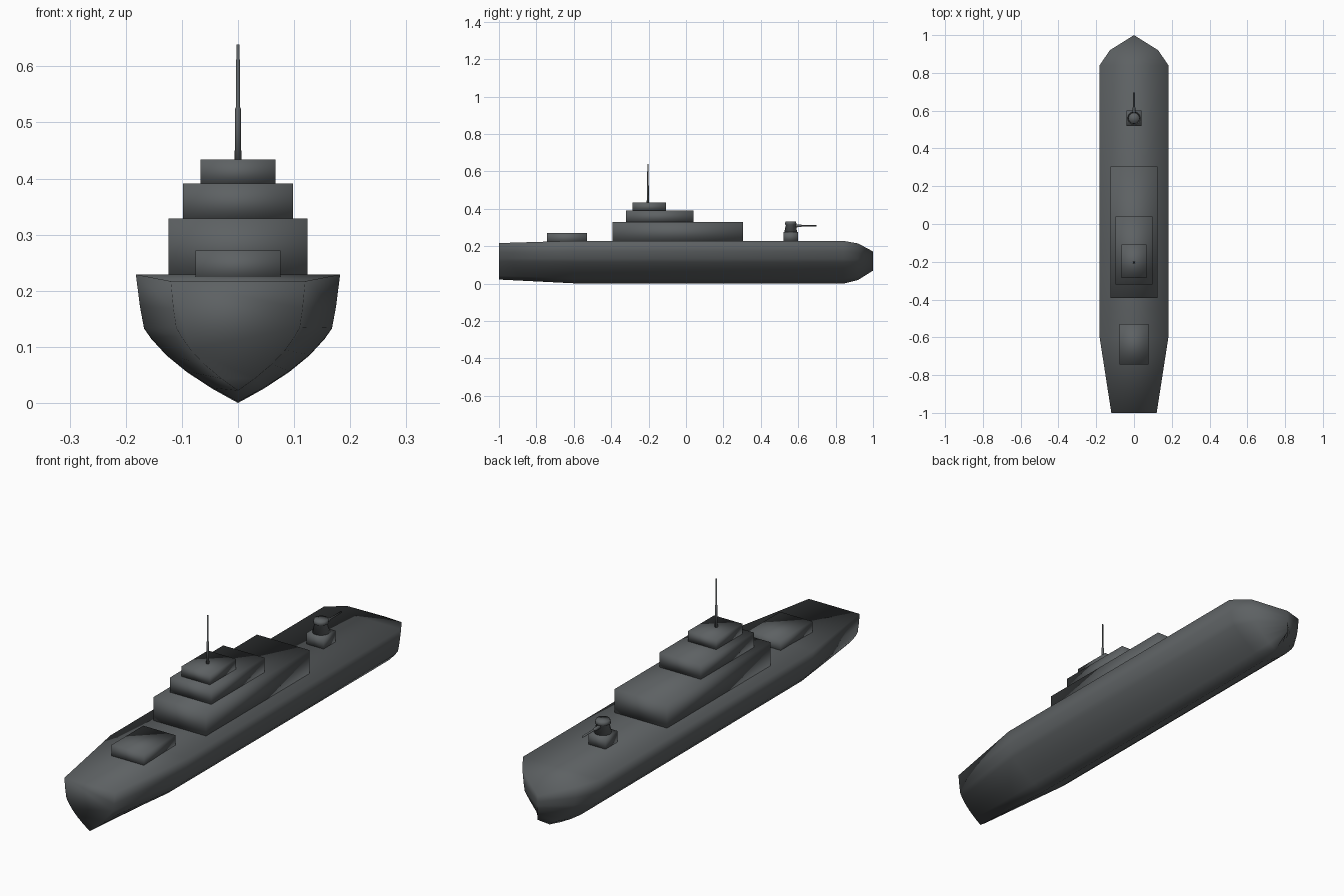
import bpy, bmesh, math
from mathutils import Matrix

if "Cube" in bpy.data.objects:
    bpy.data.objects.remove(bpy.data.objects["Cube"], do_unlink=True)

# Single hull paint
paint = bpy.data.materials.new("dark naval grey")
paint.use_nodes = True
grey = (0.11, 0.12, 0.125, 1)
paint.diffuse_color = grey
bsdf = next(n for n in paint.node_tree.nodes if n.type == 'BSDF_PRINCIPLED')
bsdf.inputs["Base Color"].default_value = grey
bsdf.inputs["Roughness"].default_value = 0.6


def finish(name, bm):
    bmesh.ops.recalc_face_normals(bm, faces=bm.faces)
    for f in bm.faces:
        f.smooth = True
    mesh = bpy.data.meshes.new(name)
    bm.to_mesh(mesh)
    bm.free()
    mesh.materials.append(paint)
    obj = bpy.data.objects.new(name, mesh)
    bpy.context.collection.objects.link(obj)
    return obj


def box(name, half, y0, y1, z0, z1):
    bm = bmesh.new()
    bmesh.ops.create_cube(bm, size=1)
    bmesh.ops.scale(bm, vec=(2 * half, y1 - y0, z1 - z0), verts=bm.verts)
    bmesh.ops.translate(bm, vec=(0, (y0 + y1) / 2, (z0 + z1) / 2), verts=bm.verts)
    return finish(name, bm)


def turned(name, profile, sides, matrix):
    """Closed lathe of (radius, height) pairs about local z."""
    bm = bmesh.new()
    rings = []
    for r, h in profile:
        rings.append([bm.verts.new((r * math.cos(a), r * math.sin(a), h))
                      for a in (math.tau * i / sides for i in range(sides))])
    for a, b in zip(rings, rings[1:]):
        for i in range(sides):
            j = (i + 1) % sides
            bm.faces.new((a[i], a[j], b[j], b[i]))
    bm.faces.new(rings[0])
    bm.faces.new(rings[-1])
    bmesh.ops.transform(bm, matrix=matrix, verts=bm.verts)
    return finish(name, bm)


# Hull: one half section (width, height fractions) lofted through stations
half_section = [(1, 1), (0.96, 0.75), (0.92, 0.58), (0.85, 0.5),
                (0.7, 0.37), (0.5, 0.24), (0.25, 0.11)]
section = half_section + [(0, 0)] + [(-x, z) for x, z in reversed(half_section)]
# y, half width, deck height, keel height
stations = [(-1, 0.12, 0.217, 0.022), (-0.6, 0.182, 0.229, 0.002),
            (0.84, 0.182, 0.229, 0), (0.92, 0.128, 0.215, 0.02),
            (1, 0, 0.172, 0.07)]
bm = bmesh.new()
loops = [[bm.verts.new((x * w, y, low + z * (top - low))) for x, z in section]
         for y, w, top, low in stations]
count = len(section)
for a, b in zip(loops, loops[1:]):
    for i in range(count):
        j = (i + 1) % count
        bm.faces.new((a[i], a[j], b[j], b[i]))
bm.faces.new(loops[0])
bmesh.ops.remove_doubles(bm, verts=bm.verts, dist=0.0005)
finish("hull", bm)

# Stacked superstructure and hatch
box("lower_deckhouse", 0.124, -0.393, 0.305, 0.222, 0.329)
box("middle_deckhouse", 0.098, -0.32, 0.04, 0.325, 0.391)
box("upper_deckhouse", 0.067, -0.285, -0.108, 0.388, 0.434)
box("hatch", 0.076, -0.743, -0.53, 0.215, 0.272)

# Two-stage mast
turned("mast", [(0.006, 0.43), (0.005, 0.525), (0.0035, 0.527), (0.003, 0.639)],
       12, Matrix.Translation((0, -0.204, 0)))

# Deck gun
box("gun_base", 0.04, 0.52, 0.6, 0.222, 0.277)
turned("gun_turret", [(0.035, 0.275), (0.026, 0.314), (0.031, 0.317), (0.028, 0.333)],
       16, Matrix.Translation((0, 0.56, 0)))
turned("gun_barrel", [(0.008, 0), (0.007, 0.05), (0.004, 0.055), (0.004, 0.132)],
       12, Matrix.Translation((0, 0.565, 0.309)) @ Matrix.Rotation(-math.pi / 2, 4, 'X'))
